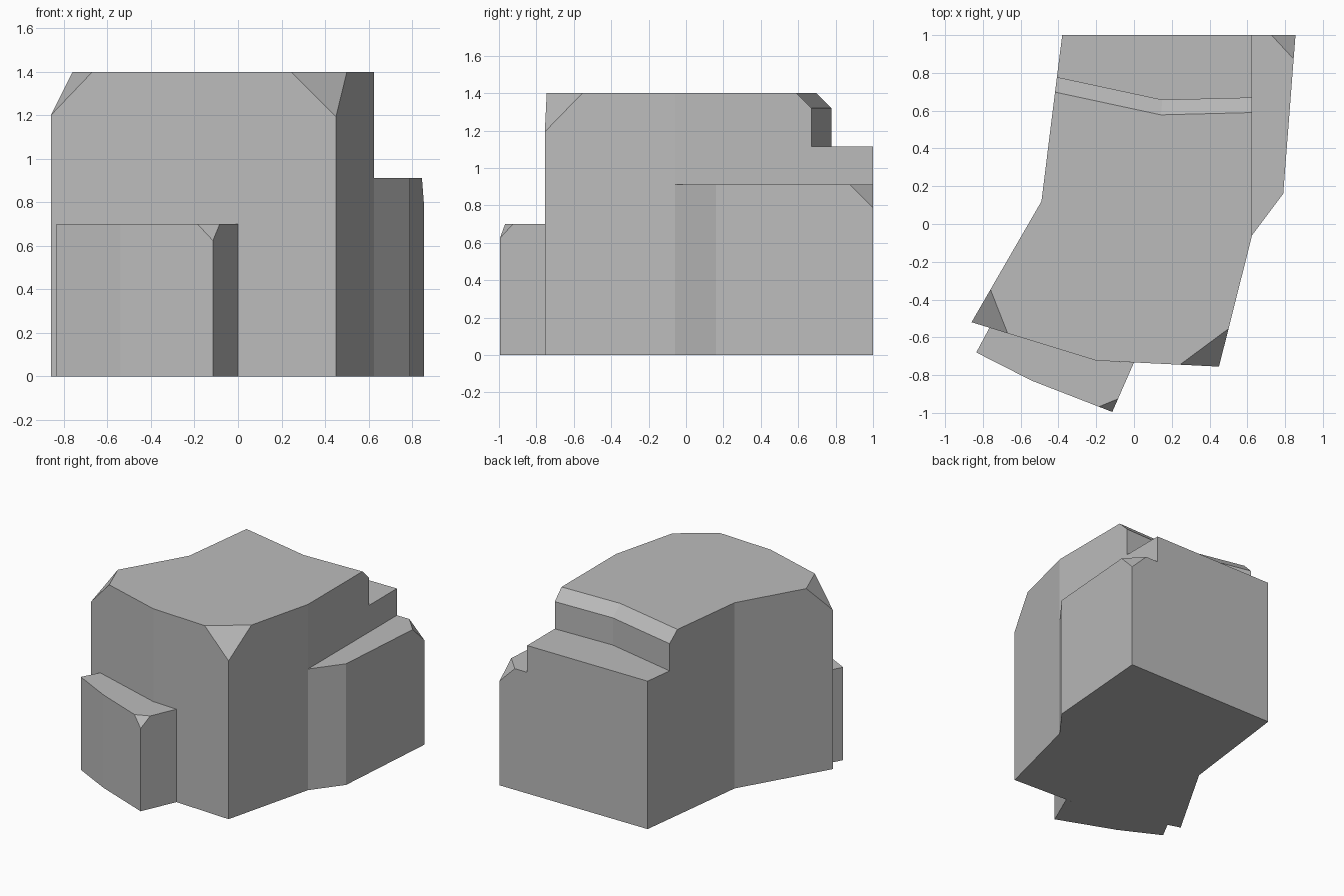
import bpy, bmesh
from mathutils import Vector

cube = bpy.data.objects.get("Cube")
if cube:
    bpy.data.objects.remove(cube)

grey = bpy.data.materials.new("plain grey")
grey.use_nodes = True
colour = (0.5, 0.5, 0.5, 1)
grey.diffuse_color = colour
grey.node_tree.nodes["Principled BSDF"].inputs["Base Color"].default_value = colour


def block(name, outline, height, cuts=None, bevel=0, bevel_edges=()):
    """Upright prism; cuts maps an outline corner to the size of its clipped top."""
    cuts = cuts or {}
    bm = bmesh.new()
    pts = [Vector((x, y, 0)) for x, y in outline]
    n = len(pts)
    up = Vector((0, 0, height))
    base = [bm.verts.new(p) for p in pts]
    tops = []   # one vertex, or (arriving, lowered, leaving) at a clipped corner
    for i, p in enumerate(pts):
        if i in cuts:
            c = cuts[i]
            before = p + (pts[i - 1] - p).normalized() * c
            after = p + (pts[(i + 1) % n] - p).normalized() * c
            low = p - Vector((0, 0, c))
            tops.append([bm.verts.new(q + up) for q in (before, low, after)])
            bm.faces.new(tops[-1])
        else:
            tops.append([bm.verts.new(p + up)])
    for i in range(n):
        j = (i + 1) % n
        bm.faces.new([base[i], base[j], *tops[j][:2][::-1], *tops[i][-2:][::-1]])
    bm.faces.new([v for t in tops for v in (t if len(t) == 1 else t[::2])])
    bm.faces.new(base[::-1])
    bmesh.ops.recalc_face_normals(bm, faces=bm.faces)
    # Chamfer the chosen top edges
    edges = [bm.edges.get((tops[i][0], tops[i + 1][0])) for i in bevel_edges]
    if edges:
        bmesh.ops.bevel(bm, geom=edges, offset=bevel, offset_type='OFFSET',
                        segments=1, profile=0.5, affect='EDGES')
    mesh = bpy.data.meshes.new(name)
    bm.to_mesh(mesh)
    bm.free()
    mesh.materials.append(grey)
    obj = bpy.data.objects.new(name, mesh)
    bpy.context.collection.objects.link(obj)
    return obj


# Line where the tall body steps down to the rear terrace, right to left
step = [(0.625, 0.67), (0.15, 0.658), (-0.408, 0.778)]

# Tall body with clipped front corners and a chamfered rear top edge
block("main_body",
      [(-0.49, 0.12), (-0.86, -0.52), (-0.20, -0.723), (0.45, -0.755),
       (0.625, -0.06)] + step,
      1.4, cuts={1: 0.2, 3: 0.207}, bevel=0.08, bevel_edges=(5, 6))

# Lower terrace at the back
block("rear_terrace", step[::-1] + [(0.625, 1), (-0.38, 1)], 1.115)

# Low wing along the left side
block("side_wing", [(0.625, -0.06), (0.79, 0.16), (0.855, 1), (0.625, 1)],
      0.913, cuts={2: 0.127})

# Low bay against the front wall
block("front_bay",
      [(-0.835, -0.68), (-0.54, -0.83), (-0.115, -0.995), (0, -0.733),
       (-0.20, -0.723), (-0.765, -0.549)],
      0.7, cuts={2: 0.076})
